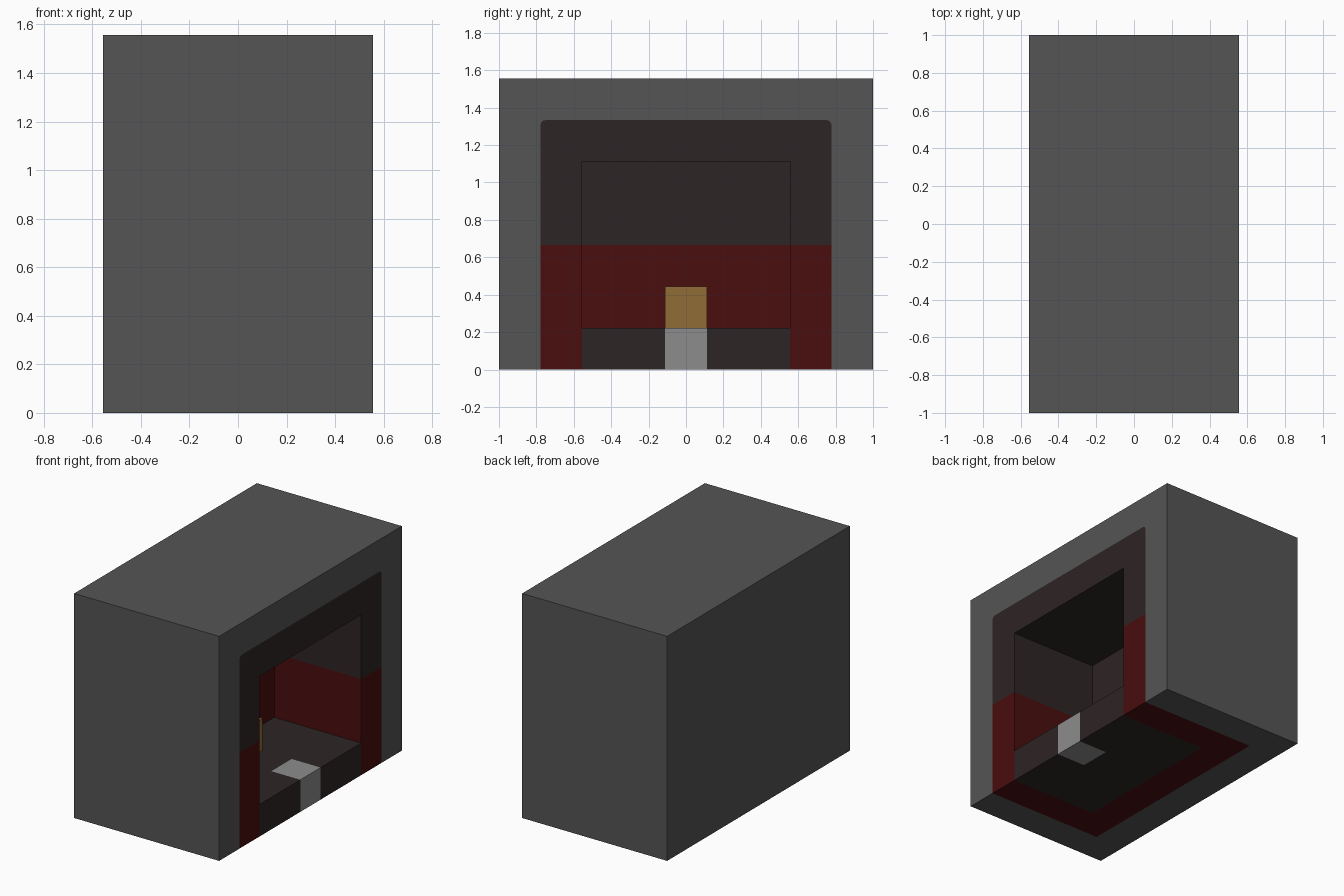
import bpy
import bmesh

cube = bpy.data.objects.get("Cube")
if cube:
    bpy.data.objects.remove(cube, do_unlink=True)

U = 2 / 9                      # one building unit
FRONT = 2.5 * U                # x of the open side


def material(name, rgb):
    mat = bpy.data.materials.new(name)
    mat.use_nodes = True
    mat.diffuse_color = (*rgb, 1)
    mat.node_tree.nodes["Principled BSDF"].inputs["Base Color"].default_value = (*rgb, 1)
    return mat


stone = material("grey stone", (0.09, 0.09, 0.09))
soot = material("dark brown", (0.027, 0.018, 0.018))
red = material("deep red", (0.067, 0.0044, 0.0046))
pale = material("light grey", (0.265, 0.265, 0.265))
gold = material("gold", (0.285, 0.152, 0.038))


def finish(bm, name, mats, rule=None):
    bmesh.ops.recalc_face_normals(bm, faces=bm.faces)
    if rule:
        for f in bm.faces:
            f.material_index = int(rule(f.calc_center_median()))
    mesh = bpy.data.meshes.new(name)
    bm.to_mesh(mesh)
    bm.free()
    for m in mats:
        mesh.materials.append(m)
    obj = bpy.data.objects.new(name, mesh)
    bpy.context.collection.objects.link(obj)
    return obj


def cut(bm, co, no):
    bmesh.ops.bisect_plane(bm, geom=bm.verts[:] + bm.edges[:] + bm.faces[:],
                           plane_co=co, plane_no=no)


def box(x0, x1, w, z0, z1):
    bm = bmesh.new()
    bmesh.ops.create_cube(bm, size=1)
    for v in bm.verts:
        v.co.x = x1 if v.co.x > 0 else x0
        v.co.y *= 2 * w
        v.co.z = z1 if v.co.z > 0 else z0
    return bm


def alcove(outer, inner, seam):
    """Box (back x, half width, height) with a recess open at the side and below."""
    bm = bmesh.new()

    def arch(x, w, h):
        return [bm.verts.new((x, y, z)) for y, z in ((-w, 0), (-w, h), (w, h), (w, 0))]

    ob, of = arch(*outer), arch(FRONT, *outer[1:])
    ib, inf = arch(*inner), arch(FRONT, *inner[1:])
    bm.faces.new(ob)
    bm.faces.new(ib)
    for i in range(3):
        for a, b in ((ob, of), (ib, inf), (of, inf)):
            bm.faces.new((a[i], a[i + 1], b[i + 1], b[i]))
    # underside around the recess
    for a, b, c, d in ((ob[0], of[0], inf[0], ib[0]), (ob[3], of[3], inf[3], ib[3]),
                       (ob[0], ob[3], ib[3], ib[0])):
        bm.faces.new((a, b, c, d))
    bmesh.ops.recalc_face_normals(bm, faces=bm.faces)
    # softened upper corners where shell and lining meet
    w, h = seam
    edges = [e for e in bm.edges
             if all(abs(abs(v.co.y) - w) < 1e-4 and abs(v.co.z - h) < 1e-4 for v in e.verts)
             and abs(e.verts[0].co.x - e.verts[1].co.x) > 0.1]
    bmesh.ops.bevel(bm, geom=edges, offset=0.025, segments=3, profile=0.5, affect='EDGES')
    return bm


# Outer shell and the lining nested flush inside it
shell_size = (-FRONT, 4.5 * U, 7 * U)
lining_size = (-1.5 * U, 3.5 * U, 6 * U)
cavity_size = (-0.5 * U, 2.5 * U, 5 * U)
finish(alcove(shell_size, lining_size, lining_size[1:]), "outer_shell", [stone])

lining = alcove(lining_size, cavity_size, lining_size[1:])
cut(lining, (0, 0, 3 * U), (0, 0, 1))
finish(lining, "lining", [soot, red], lambda c: c.z < 3 * U)

# Floor with a pale doorstep at the middle of its open edge
floor = box(-0.5 * U, FRONT, 2.5 * U, 0, U)
cut(floor, (1.5 * U, 0, 0), (1, 0, 0))
for s in (-1, 1):
    cut(floor, (0, s * U / 2, 0), (0, 1, 0))
finish(floor, "floor", [soot, pale], lambda c: c.x > 1.5 * U and abs(c.y) < U / 2)

# Gold block against the rear wall
finish(box(-0.5 * U, 0.5 * U, U / 2, U, 2 * U), "gold_block", [gold])
